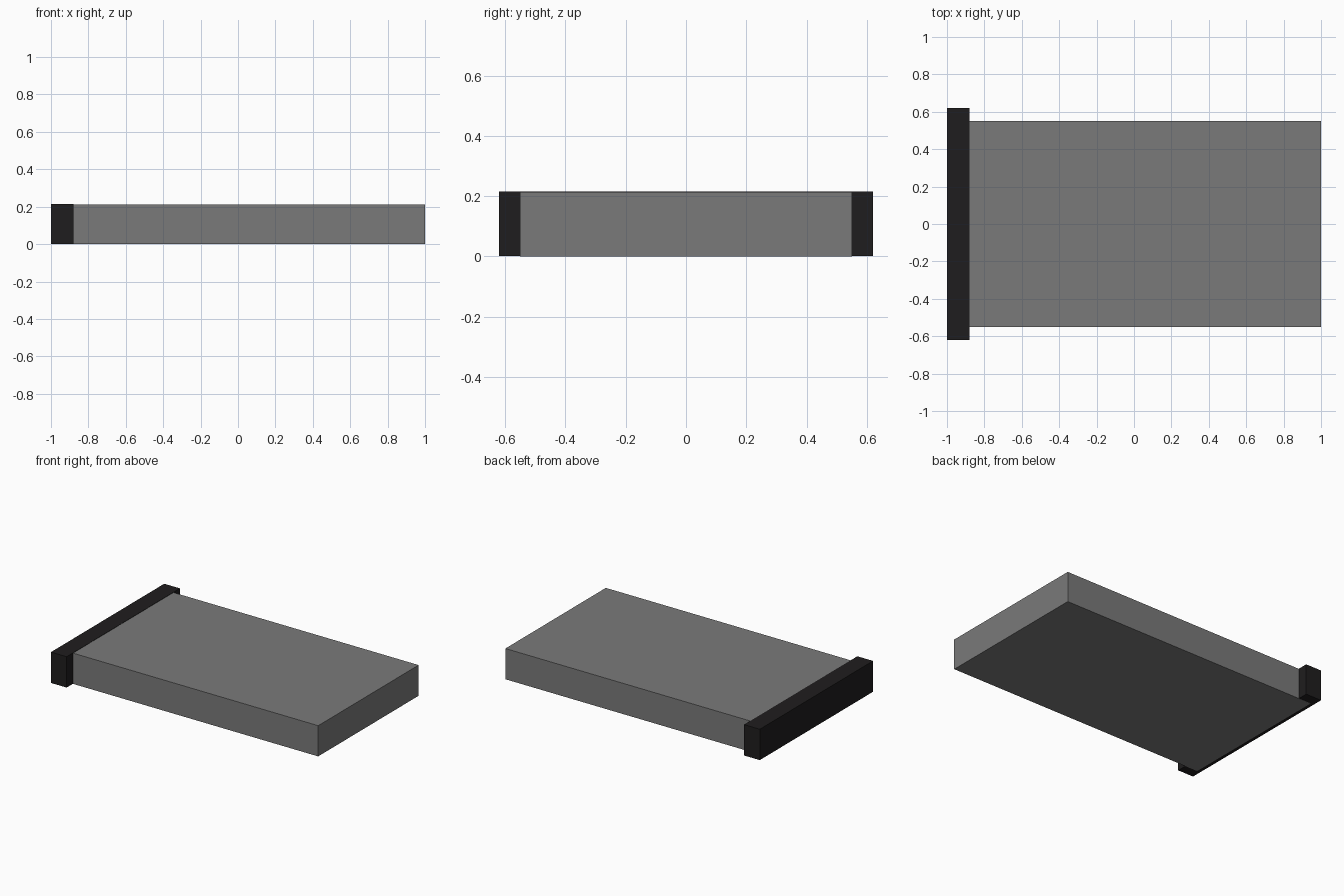
import bpy

if "Cube" in bpy.data.objects:
    bpy.data.objects.remove(bpy.data.objects["Cube"])


def box(name, lo, hi, color):
    """Coloured box spanning two opposite corners."""
    size = [b - a for a, b in zip(lo, hi)]
    centre = [(a + b) / 2 for a, b in zip(lo, hi)]
    bpy.ops.mesh.primitive_cube_add(size=1, location=centre)
    obj = bpy.context.object
    obj.name = name
    obj.scale = size
    bpy.ops.object.transform_apply(location=False, rotation=False, scale=True)
    mat = bpy.data.materials.new(name + "_material")
    mat.diffuse_color = color
    mat.use_nodes = True
    mat.node_tree.nodes["Principled BSDF"].inputs["Base Color"].default_value = mat.diffuse_color
    obj.data.materials.append(mat)
    return obj


# Flat mid-grey slab, tucked into the end bar
box("slab", (-0.975, -0.55, 0.0), (1.0, 0.55, 0.213), (0.195, 0.195, 0.195, 1))

# Dark bar across the left end, slightly wider than the slab
box("end_bar", (-1.0, -0.62, 0.001), (-0.88, 0.62, 0.215), (0.0137, 0.0125, 0.013, 1))
